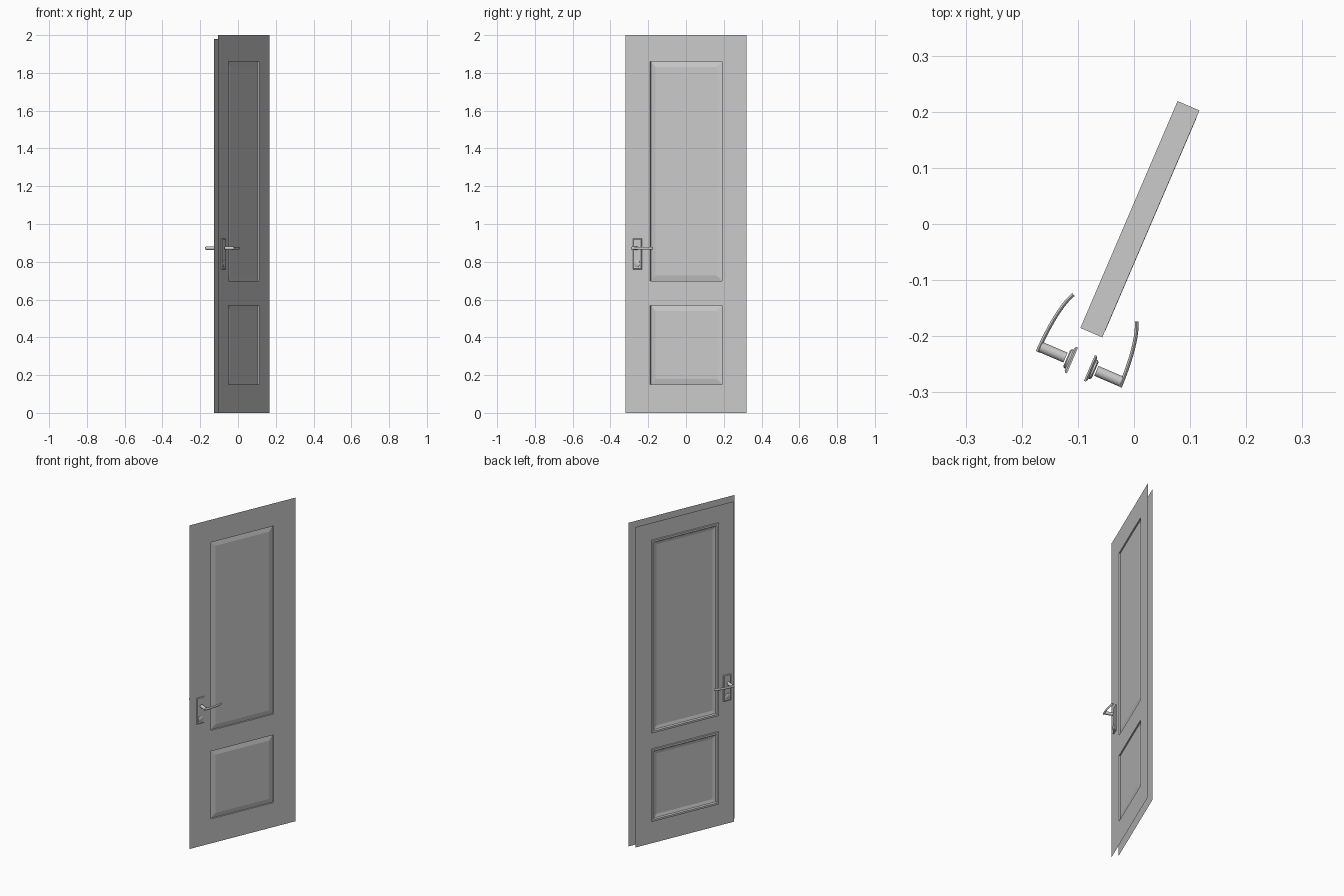
import bpy, bmesh, math
from mathutils import Matrix, Vector
from mathutils.geometry import interpolate_bezier

if "Cube" in bpy.data.objects:
    bpy.data.objects.remove(bpy.data.objects["Cube"])

# Door frame: local x runs along the door, local -y is the front side
PLACE = Matrix.Translation((0.0305, 0, 0)) @ Matrix.Rotation(math.radians(66.8), 4, 'Z')
BACK = 0.033                                   # depth of the back skin
PANELS = [("lower", 0.151, 0.569), ("upper", 0.698, 1.86)]
HALF = 0.206                                   # half width of a panel


def finish(name, bm, smooth=False):
    bmesh.ops.recalc_face_normals(bm, faces=bm.faces)
    me = bpy.data.meshes.new(name)
    bm.to_mesh(me)
    bm.free()
    ob = bpy.data.objects.new(name, me)
    bpy.context.collection.objects.link(ob)
    ob.matrix_world = PLACE
    if smooth:
        bpy.ops.object.select_all(action='DESELECT')
        ob.select_set(True)
        bpy.context.view_layer.objects.active = ob
        bpy.ops.object.shade_smooth_by_angle(angle=math.radians(35))
    return ob


def loft(bm, rings, cap_start=False, cap_end=True):
    vr = [[bm.verts.new(p) for p in r] for r in rings]
    n = len(vr[0])
    for a, b in zip(vr, vr[1:]):
        for i in range(n):
            bm.faces.new((a[i], a[(i + 1) % n], b[(i + 1) % n], b[i]))
    if cap_start:
        bm.faces.new(vr[0])
    if cap_end:
        bm.faces.new(vr[-1])


def rect(h, z0, z1, y):
    return [(-h, y, z0), (h, y, z0), (h, y, z1), (-h, y, z1)]


def skin(name, half, height, grow, y):
    """Thin sheet with two panel openings."""
    bm = bmesh.new()
    xs = [-half, -HALF - grow, HALF + grow, half]
    zs = [0] + [z for _, a, b in PANELS for z in (a - grow, b + grow)] + [height]
    g = [[bm.verts.new((x, y, z)) for x in xs] for z in zs]
    for j in range(len(zs) - 1):
        for i in range(3):
            if not (i == 1 and j in (1, 3)):
                bm.faces.new((g[j][i], g[j][i + 1], g[j + 1][i + 1], g[j + 1][i]))
    finish(name, bm)


def panel(name, z0, z1, profile):
    """Nested rectangles: (inset, depth) steps ending in a flat field."""
    bm = bmesh.new()
    loft(bm, [rect(HALF - i, z0 + i, z1 - i, y) for i, y in profile])
    finish(name, bm)


# Door skins
skin("front_skin", 0.348, 2.0, 0, 0)
skin("back_skin", 0.324, 1.98, 0.014, BACK)

# Recessed front panels, raised back mouldings
for tag, z0, z1 in PANELS:
    panel(tag + "_front_panel", z0, z1, [(0, 0), (0, 0.008), (0.029, 0.002)])
    panel(tag + "_back_panel", z0, z1,
          [(-0.014, 0.0005), (-0.014, 0.043), (-0.002, 0.043),
           (0.003, 0.036), (0.022, 0.031)])


def turned(bm, s, z, profile, n=24):
    """Round part along the door normal from (radius, distance) pairs."""
    loft(bm, [[(s + r * math.cos(2 * math.pi * k / n), -u,
                z + r * math.sin(2 * math.pi * k / n)) for k in range(n)]
              for r, u in profile], True)


S, LEVER_Z = -0.279, 0.872
for side in ("front", "back"):
    parts = []
    # Backplate with chamfered rim
    bm = bmesh.new()
    loft(bm, [[(S + x, y, z) for x, y, z in rect(h, 0.76 + e, 0.922 - e, -u)]
              for h, e, u in ((0.025, 0, 0), (0.025, 0, 0.003), (0.021, 0.004, 0.006))], True)
    parts.append(finish(side + "_backplate", bm))
    # Lock turn
    bm = bmesh.new()
    turned(bm, S, 0.79, [(0.018, 0.004), (0.018, 0.009), (0.015, 0.011)])
    parts.append(finish(side + "_lock_turn", bm, True))
    # Stem
    bm = bmesh.new()
    turned(bm, S, LEVER_Z, [(0.0095, 0.0135), (0.0095, 0.062)])
    parts.append(finish(side + "_handle_stem", bm, True))
    # Curved lever with flattened oval section
    bm = bmesh.new()
    path = interpolate_bezier(Vector((-0.289, 0.0635)), Vector((-0.245, 0.063)),
                              Vector((-0.195, 0.058)), Vector((-0.17, 0.0447)), 16)
    rings = []
    for i, p in enumerate(path):
        t = (path[min(i + 1, 15)] - path[max(i - 1, 0)]).normalized()
        ring = []
        for k in range(16):
            a = 2 * math.pi * k / 16
            w = 0.0033 * math.cos(a)
            ring.append((p.x - t.y * w, -(p.y + t.x * w), LEVER_Z + 0.0075 * math.sin(a)))
        rings.append(ring)
    loft(bm, rings, True)
    parts.append(finish(side + "_handle_lever", bm, True))
    # The back set mirrors the front one
    if side == "back":
        for ob in parts:
            ob.data.transform(Matrix.Translation((0, BACK, 0)) @ Matrix.Diagonal((1, -1, 1, 1)))
            ob.data.flip_normals()
